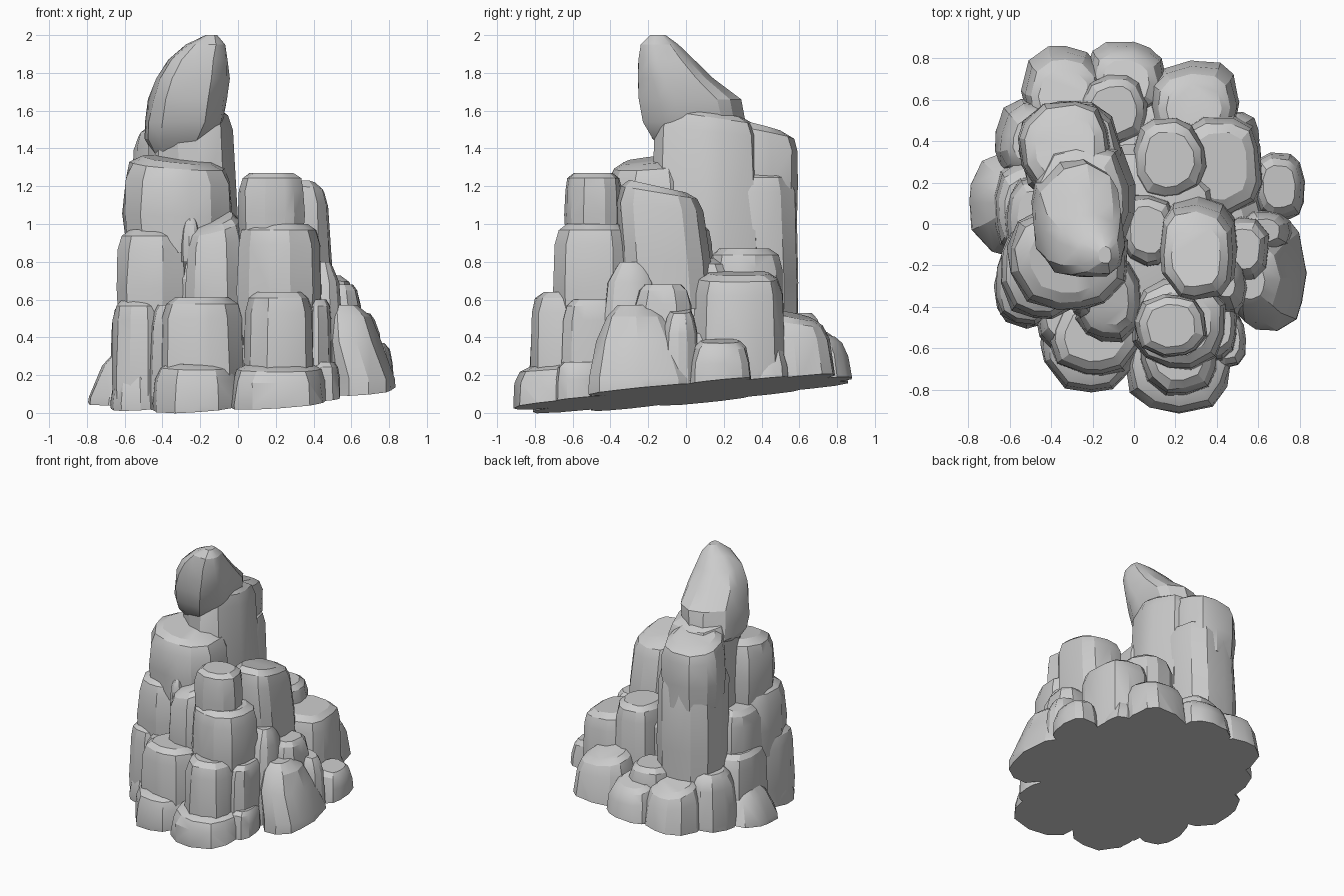
import bpy, bmesh, math, random
from mathutils import Vector

cube = bpy.data.objects.get("Cube")
if cube:
    bpy.data.objects.remove(cube, do_unlink=True)
random.seed(4)

stone = bpy.data.materials.new("grey_stone")
stone.use_nodes = True
GREY = (0.6, 0.6, 0.6, 1)
stone.diffuse_color = GREY
stone.node_tree.nodes["Principled BSDF"].inputs["Base Color"].default_value = GREY

# Sloping ground plane that cuts off every stone underneath
GROUND = Vector((0, 0, 0.1))
GROUND_UP = Vector((-0.07, -0.1, 1)).normalized()


def loft(name, sections, tilt=(0, 0), sides=12):
    """Skin rounded-square sections (z, x, y, rx, ry) into one faceted stone."""
    bm = bmesh.new()
    turn = random.random()
    spokes = []
    for i in range(sides):
        a = math.tau * (i + turn + random.uniform(-.25, .25)) / sides
        c, s = math.cos(a), math.sin(a)
        r = (abs(c) ** 2.6 + abs(s) ** 2.6) ** (-1 / 2.6) * random.uniform(.97, 1.05)
        spokes.append((c * r, s * r))
    rings = []
    for k, (z, x, y, rx, ry) in enumerate(sections):
        weight = k / (len(sections) - 1)
        ring = []
        for c, s in spokes:
            j = random.uniform(.97, 1.03)
            dx, dy = c * rx * j, s * ry * j
            lift = weight * (tilt[0] * dx + tilt[1] * dy)
            ring.append(bm.verts.new((x + dx, y + dy, z + lift)))
        rings.append(ring)
    for low, high in zip(rings, rings[1:]):
        for i in range(sides):
            j = (i + 1) % sides
            bm.faces.new((low[i], low[j], high[j], high[i]))
    bm.faces.new(rings[0][::-1])
    bm.faces.new(rings[-1])
    bmesh.ops.triangulate(bm, faces=bm.faces[:])
    # Trim at the ground and close the underside
    cut = bmesh.ops.bisect_plane(bm, geom=bm.verts[:] + bm.edges[:] + bm.faces[:],
                                 plane_co=GROUND, plane_no=GROUND_UP, clear_inner=True)
    rim = [e for e in cut["geom_cut"] if isinstance(e, bmesh.types.BMEdge)]
    if rim:
        bmesh.ops.contextual_create(bm, geom=rim)
    bmesh.ops.recalc_face_normals(bm, faces=bm.faces[:])
    mesh = bpy.data.meshes.new(name)
    bm.to_mesh(mesh)
    bm.free()
    mesh.materials.append(stone)
    obj = bpy.data.objects.new(name, mesh)
    bpy.context.collection.objects.link(obj)
    bpy.ops.object.select_all(action="DESELECT")
    obj.select_set(True)
    bpy.context.view_layer.objects.active = obj
    bpy.ops.object.shade_smooth_by_angle(angle=math.radians(25))


def rock(name, x, y, rx, ry, top, low=-.1, taper=.92, lean=(0, 0), tilt=(0, 0)):
    """A boulder or column with a rounded shoulder and an almost flat top."""
    height = top - low
    soft = min(.11, height * .25)
    steps = ((low, .95), (low + height * .4, 1), (top - soft, (1 + taper) / 2),
             (top - soft * .3, taper * .93), (top, taper * .7))
    sections = []
    for z, size in steps:
        t = (z - low) / height
        sections.append((z, x + lean[0] * t, y + lean[1] * t, rx * size, ry * size))
    loft(name, sections, tilt)


# Hidden core that joins the stones and fills the underside
rock("core_base", .03, .02, .62, .63, .45, taper=.85)
rock("core_middle", 0, -.06, .43, .46, .82)

# Ring of low boulders around the foot
rock("foot_front_left", .22, -.66, .25, .25, .26, tilt=(0, .1))
rock("foot_front_right", -.22, -.58, .23, .23, .27, tilt=(0, .1))
rock("foot_front_corner", .45, -.56, .09, .14, .27)
rock("foot_side_front_right", -.52, -.31, .15, .19, .28, taper=.8)
rock("foot_side_right", -.65, .1, .18, .24, .36, taper=.45, lean=(.08, 0))
rock("foot_side_right_inner", -.54, .08, .14, .23, .58, taper=.85)
rock("foot_side_back_right", -.51, .42, .17, .2, .53, taper=.78, lean=(.02, -.02), tilt=(.2, 0))
rock("foot_back_right", -.34, .67, .2, .22, .46, taper=.82, lean=(0, -.05), tilt=(0, -.25))
rock("foot_back", -.04, .73, .19, .19, .43, taper=.82, lean=(0, -.05), tilt=(0, -.25))
rock("foot_back_left", .29, .6, .22, .22, .52, taper=.85, lean=(0, -.05), tilt=(-.1, -.2))
rock("foot_side_back_left", .7, .18, .13, .17, .38, taper=.85, tilt=(-.15, 0))
rock("foot_side_middle_left", .53, .42, .12, .13, .36, taper=.75, lean=(-.06, 0))

# Big wedge on the left flank with small stones behind it
loft("flank_wedge", [(-.1, .65, -.23, .19, .28), (.18, .65, -.23, .18, .28),
                     (.38, .59, -.25, .16, .22), (.51, .57, -.26, .13, .16),
                     (.57, .55, -.27, .08, .09)])
rock("flank_shoulder", .44, -.31, .12, .16, .8, taper=.55, lean=(0, .02))
rock("flank_small_front", .53, -.12, .13, .16, .68, taper=.85)
rock("flank_small_back", .63, -.03, .13, .1, .54, taper=.75, tilt=(-.2, 0))

# Second tier
rock("second_front_left", .22, -.62, .19, .2, .64)
rock("second_front_middle", -.19, -.54, .22, .19, .61)
rock("second_front_corner", .41, -.48, .09, .17, .6)
rock("second_front_right", -.51, -.28, .16, .21, .6)
rock("second_front_gap", -.37, -.45, .1, .15, .57, taper=.75)
rock("second_back_left", .41, .28, .21, .24, .74, tilt=(-.1, 0))
rock("second_back_middle", .17, .31, .18, .2, .87)
rock("second_back", -.1, .55, .17, .17, .53)

# Third tier
rock("third_front_right", -.44, -.21, .2, .24, .97, .45)
rock("third_side_right", -.46, .03, .16, .2, .9, .3, tilt=(.2, 0))
rock("third_front_middle", -.12, -.36, .16, .21, 1.02, .4, .85, tilt=(.35, .25))
rock("third_front_chip", -.25, -.38, .05, .07, 1.03, .8, .7)
rock("third_front_left", .22, -.48, .22, .22, 1, .4, .95)
rock("third_middle", .07, -.03, .13, .18, 1, .5)

# Upper columns
rock("upper_front_left", .18, -.49, .17, .15, 1.27, .9, .95)
rock("upper_slab", .32, -.09, .19, .24, 1.2, .55, .9, (-.02, -.06), (0, -.22))
rock("upper_front_right", -.32, -.17, .28, .25, 1.34, .85, .93, tilt=(-.1, .1))
rock("tall_column", -.22, .12, .24, .29, 1.6, .4, .87, (-.03, 0), (0, -.2))
rock("rear_column", -.31, .36, .24, .25, 1.28, .3, .95, (.01, -.02))
rock("rear_column_head", -.33, .36, .22, .23, 1.52, 1.02, .95, tilt=(.1, -.25))

# Leaning crown stone
loft("crown", [(1.36, -.34, .06, .1, .15), (1.45, -.31, .07, .18, .25),
               (1.54, -.285, .04, .205, .27), (1.66, -.265, .01, .205, .27),
               (1.77, -.24, -.06, .19, .2), (1.87, -.21, -.11, .155, .15),
               (1.95, -.17, -.14, .1, .1), (2, -.14, -.15, .03, .04)])
